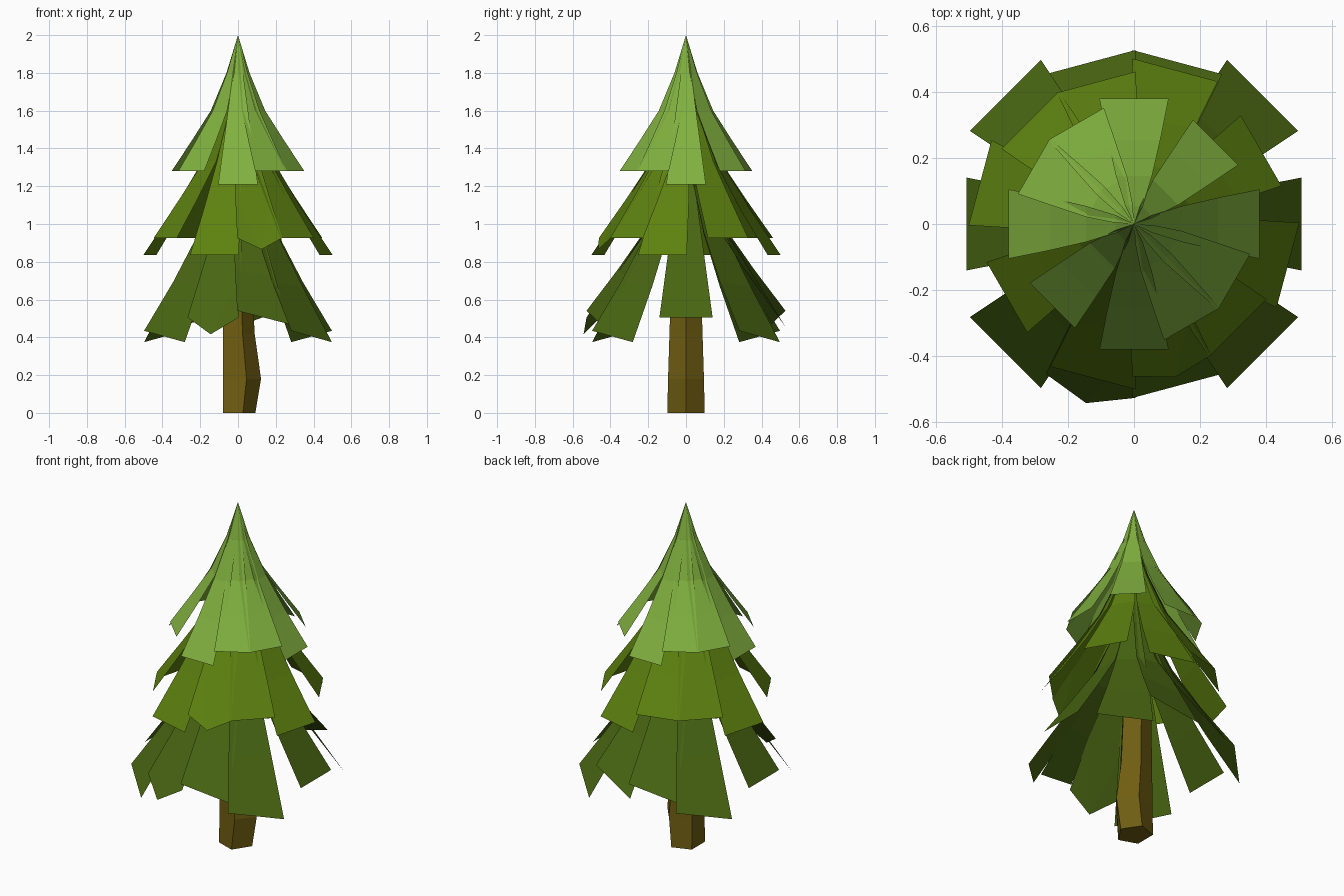
import bpy
import bmesh
from math import radians, cos, sin

if "Cube" in bpy.data.objects:
    bpy.data.objects.remove(bpy.data.objects["Cube"])


def material(name, rgb):
    m = bpy.data.materials.new(name)
    m.diffuse_color = (*rgb, 1)
    m.use_nodes = True
    m.node_tree.nodes["Principled BSDF"].inputs["Base Color"].default_value = m.diffuse_color
    return m


def finish(bm, name, mat):
    mesh = bpy.data.meshes.new(name)
    bm.to_mesh(mesh)
    bm.free()
    obj = bpy.data.objects.new(name, mesh)
    bpy.context.collection.objects.link(obj)
    mesh.materials.append(mat)
    return obj


# Drooping frond profiles: (radius, drop below the tip), before tier scaling
SHORT = [(0.055, 0.20), (0.135, 0.40), (0.24, 0.56), (0.35, 0.72)]
LONG = [(0.055, 0.20), (0.145, 0.41), (0.255, 0.60), (0.38, 0.79)]
PATTERN = [0, 45, 90, 120, 150, 180, 225, 270, 300, 330]
LONG_ANGLES = (0, 90, 180, 270)


def frond(bm, angle, profile, apex, scale, tilt=0.0, tip=0.0):
    """Thin flat strip widening from the apex to its outer edge."""
    a = radians(angle)
    end_drop = profile[-1][1]
    half_end = 0.105 if profile is LONG else 0.097

    def point(r, w, z):
        return bm.verts.new((r * cos(a) - w * sin(a), r * sin(a) + w * cos(a), z))

    top = bm.verts.new((0, 0, apex))
    prev = None
    for i, (r, drop) in enumerate(profile):
        t = drop / end_drop
        w, z, dz = half_end * t * scale, apex - drop * scale, tilt * t ** 3
        row = [point(r * scale, -w, z + dz), point(r * scale, w, z - dz)]
        if prev is None:
            bm.faces.new((top, row[0], row[1]))
        elif i == len(profile) - 1 and tip:
            # pointed end
            mid = point(r * scale + tip * 0.6, 0, z - tip)
            bm.faces.new((prev[0], row[0], mid))
            bm.faces.new((prev[0], mid, prev[1]))
            bm.faces.new((prev[1], mid, row[1]))
        else:
            bm.faces.new((prev[0], row[0], row[1], prev[1]))
        prev = row


def tier(name, mat, apex, scale, turn, tilts={}, tips={}):
    bm = bmesh.new()
    for p in PATTERN:
        ang = (p + turn) % 360
        frond(bm, ang, LONG if p in LONG_ANGLES else SHORT, apex, scale,
              tilts.get(ang, 0), tips.get(ang, 0))
    finish(bm, name, mat)


# Foliage tiers, light to dark from the top down
tier("top_foliage", material("light_green", (0.22, 0.44, 0.05)), 2.0, 1.0, 0)
tier("middle_foliage", material("mid_green", (0.11, 0.22, 0.005)), 1.84, 1.27, -15,
     tips={285: 0.06})
tier("lower_foliage", material("dark_green", (0.065, 0.13, 0.006)), 1.55, 1.45, -45,
     tilts={45: 0.03, 135: 0.03, 225: 0.03, 315: 0.03, 285: 0.035, 105: 0.035, 75: 0.05},
     tips={255: 0.09})

# Five-sided trunk with a bulge on one side: (height, x stretch, y radius)
bm = bmesh.new()
rings = []
for z, right, ry in [(0, 0.092, 0.104), (0.18, 0.122, 0.10), (0.42, 0.088, 0.092),
                     (0.8, 0.07, 0.08), (1.3, 0.02, 0.05)]:
    left = -0.08 if z < 0.9 else -0.04
    ring = []
    for k in range(5):
        a = radians(72 * k)
        u = (cos(a) + 0.809) / 1.809
        ring.append(bm.verts.new((left + u * (right - left), ry * sin(a), z)))
    rings.append(ring)
for lo, hi in zip(rings, rings[1:]):
    for k in range(5):
        n = (k + 1) % 5
        bm.faces.new((lo[k], lo[n], hi[n], hi[k]))
bm.faces.new(rings[0][::-1])
bm.faces.new(rings[-1])
finish(bm, "trunk", material("bark", (0.16, 0.11, 0.006)))
